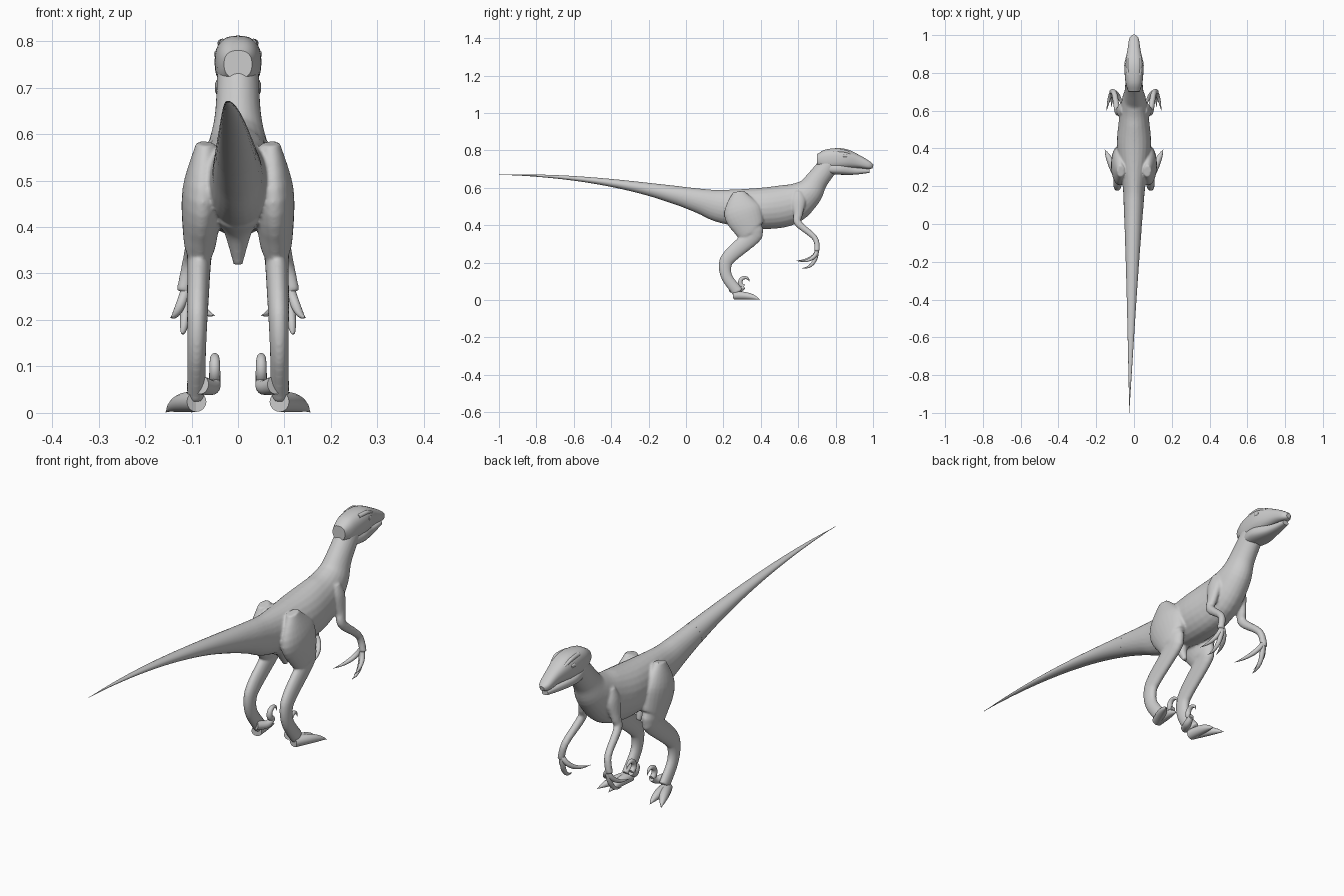
import bpy, bmesh
from math import cos, sin, pi, copysign
from mathutils import Vector

if "Cube" in bpy.data.objects:
    bpy.data.objects.remove(bpy.data.objects["Cube"])

skin = bpy.data.materials.new("plain_grey")
skin.use_nodes = True
grey = (0.6, 0.6, 0.6, 1)
skin.diffuse_color = grey
skin.node_tree.nodes["Principled BSDF"].inputs["Base Color"].default_value = grey


def spline(points, steps=5):
    """Smooth curve through equal-length tuples."""
    smooth = []
    for i in range(len(points) - 1):
        before, start = points[max(i - 1, 0)], points[i]
        end, after = points[i + 1], points[min(i + 2, len(points) - 1)]
        for k in range(steps):
            t = k / steps
            smooth.append([
                b + t / 2 * (c - a + t * (2 * a - 5 * b + 4 * c - d
                                          + t * (3 * (b - c) + d - a)))
                for a, b, c, d in zip(before, start, end, after)])
    return smooth + [list(points[-1])]


def loft(bm, sections, side=1, sides=24, power=1):
    """Closed tube through sections (x, y, z, half width, half depth)."""
    path = spline(sections)
    centres = [Vector((x * side, y, z)) for x, y, z, width, depth in path]
    rings = []
    for i, section in enumerate(path):
        width, depth = (max(size, 0.001) for size in section[3:])
        ahead = centres[min(i + 1, len(path) - 1)]
        tangent = (ahead - centres[max(i - 1, 0)]).normalized()
        across = Vector((1, 0, 0))
        across = (across - tangent * across.dot(tangent)).normalized()
        up = across.cross(tangent)
        ring = []
        for k in range(sides):
            angle = 2 * pi * k / sides
            u, v = (copysign(abs(f) ** power, f) for f in (cos(angle), sin(angle)))
            ring.append(bm.verts.new(centres[i] + across * u * width + up * v * depth))
        rings.append(ring)
    for low, high in zip(rings, rings[1:]):
        for k in range(sides):
            n = (k + 1) % sides
            bm.faces.new((low[k], low[n], high[n], high[k]))
    bm.faces.new(rings[0][::-1])
    bm.faces.new(rings[-1])


def finish(name, bm):
    """Turn a bmesh into a smooth-shaded object."""
    bmesh.ops.recalc_face_normals(bm, faces=bm.faces)
    for face in bm.faces:
        face.smooth = len(face.verts) <= 4
    mesh = bpy.data.meshes.new(name)
    bm.to_mesh(mesh)
    bm.free()
    mesh.materials.append(skin)
    obj = bpy.data.objects.new(name, mesh)
    bpy.context.collection.objects.link(obj)
    return obj


def part(name, sections, side=1, sides=16, power=1):
    bm = bmesh.new()
    loft(bm, sections, side, sides, power)
    finish(name, bm)


def centred(sections):
    """Sections on the middle plane, given without x."""
    return [(0, *section) for section in sections]


def tapered(points, thick, thin):
    """Round sections that thin evenly along the points."""
    last = len(points) - 1
    radii = [thick + (thin - thick) * i / last for i in range(last + 1)]
    return [(*point, r, r) for point, r in zip(points, radii)]


def limb(points, x_at_height):
    """Limb sections from (y, z, half depth); width follows the depth."""
    return [(x_at_height(z), y, z, 0.01 + depth / 3, depth)
            for y, z, depth in points]


def tail_section(t):
    """Tail swelling from the tip (t = 0) to the hips (t = 1)."""
    swell = t ** 4
    return (0.025 * (t - 1), 1.2 * t - 1, 0.67 - 0.175 * t * t,
            0.05 * t + 0.01 * swell, 0.035 * t + 0.055 * swell)


def digit(path, radius):
    """Toe, finger or claw: follows a path rule and ends in a point."""
    sections = []
    for k in range(9):
        t = k / 8
        r = radius * (1 - t ** 3)
        sections.append((*path(t, r), r, r))
    return sections


def toe(spread):
    return digit(lambda t, r: (0.09 + spread * t, 0.26 + 0.135 * t, r + 0.002), 0.022)


def finger(spread, reach, drop):
    return digit(lambda t, r: (0.11 + spread * t, 0.7 - reach * t * t,
                               0.27 - drop * sin(t * pi / 2)), 0.011)


def sickle(t, r):
    angle = 4.5 * (1 - t)
    return 0.05, 0.315 + 0.025 * cos(angle), 0.095 + 0.025 * sin(angle)


# Trunk and neck, continuing the tail root
trunk = centred([
    (0.2, 0.5, 0.06, 0.09), (0.4, 0.49, 0.09, 0.11), (0.55, 0.51, 0.08, 0.11),
    (0.65, 0.57, 0.065, 0.08), (0.7, 0.64, 0.05, 0.06), (0.77, 0.73, 0.045, 0.055)])
pelvis_tip = tapered([(0, 0.27, 0.43), (0, 0.3, 0.39), (0, 0.33, 0.32)], 0.05, 0.01)

leg = limb([(0.28, 0.58, 0.03), (0.3, 0.48, 0.1), (0.34, 0.38, 0.08),
            (0.35, 0.34, 0.05), (0.24, 0.24, 0.04), (0.21, 0.19, 0.035),
            (0.22, 0.12, 0.03), (0.28, 0.04, 0.03)],
           lambda z: 0.09 - 0.06 * z * z)
arm = limb([(0.6, 0.58, 0.02), (0.6, 0.53, 0.04), (0.6, 0.46, 0.025),
            (0.6, 0.41, 0.02), (0.69, 0.33, 0.015), (0.7, 0.26, 0.015)],
           lambda z: 0.17 - 0.2 * z)

# Trunk, pelvis and limbs fused into one skin
bm = bmesh.new()
loft(bm, [tail_section(k / 10) for k in range(7, 10)] + trunk)
loft(bm, pelvis_tip)
for side in (1, -1):
    loft(bm, leg, side)
    loft(bm, arm, side)
body = finish("body", bm)
fuse = body.modifiers.new("fuse", "REMESH")
fuse.mode = "VOXEL"
fuse.voxel_size = 0.005
fuse.use_smooth_shade = True
relax = body.modifiers.new("relax", "SMOOTH")
relax.iterations = 5

part("tail", [tail_section(k / 10) for k in range(9)], sides=24)

# Head: skull over a separate jaw, leaving a mouth groove
part("skull", centred([
    (0.7, 0.75, 0.03, 0.03), (0.75, 0.75, 0.045, 0.055), (0.84, 0.755, 0.05, 0.055),
    (0.92, 0.74, 0.035, 0.035), (0.98, 0.72, 0.025, 0.02), (1, 0.715, 0.01, 0.01)]),
    sides=32, power=0.8)
part("lower_jaw", centred([
    (0.75, 0.705, 0.04, 0.03), (0.82, 0.7, 0.05, 0.03),
    (0.9, 0.69, 0.03, 0.02), (0.98, 0.69, 0.015, 0.01)]),
    sides=32, power=0.8)

# Paired details on both sides
details = {
    "outer_toe": toe(spread=0.065),
    "middle_toe": toe(spread=0.01),
    "inner_toe": tapered([(0.08, 0.24, 0.06), (0.055, 0.28, 0.055),
                          (0.05, 0.31, 0.07)], 0.02, 0.012),
    "sickle_claw": digit(sickle, 0.012),
    "outer_finger": finger(spread=0.035, reach=0.1, drop=0.065),
    "middle_finger": finger(spread=0.01, reach=0.08, drop=0.1),
    "inner_finger": finger(spread=-0.06, reach=0.11, drop=0.06),
    "brow": tapered([(0.03, 0.79, 0.795), (0.036, 0.85, 0.795),
                     (0.03, 0.89, 0.777)], 0.01, 0.006),
    "eye": tapered([(0.042, 0.84, 0.772), (0.041, 0.86, 0.77)], 0.01, 0.008)}
for side, label in ((1, "left"), (-1, "right")):
    for name, sections in details.items():
        part(f"{label}_{name}", sections, side)
